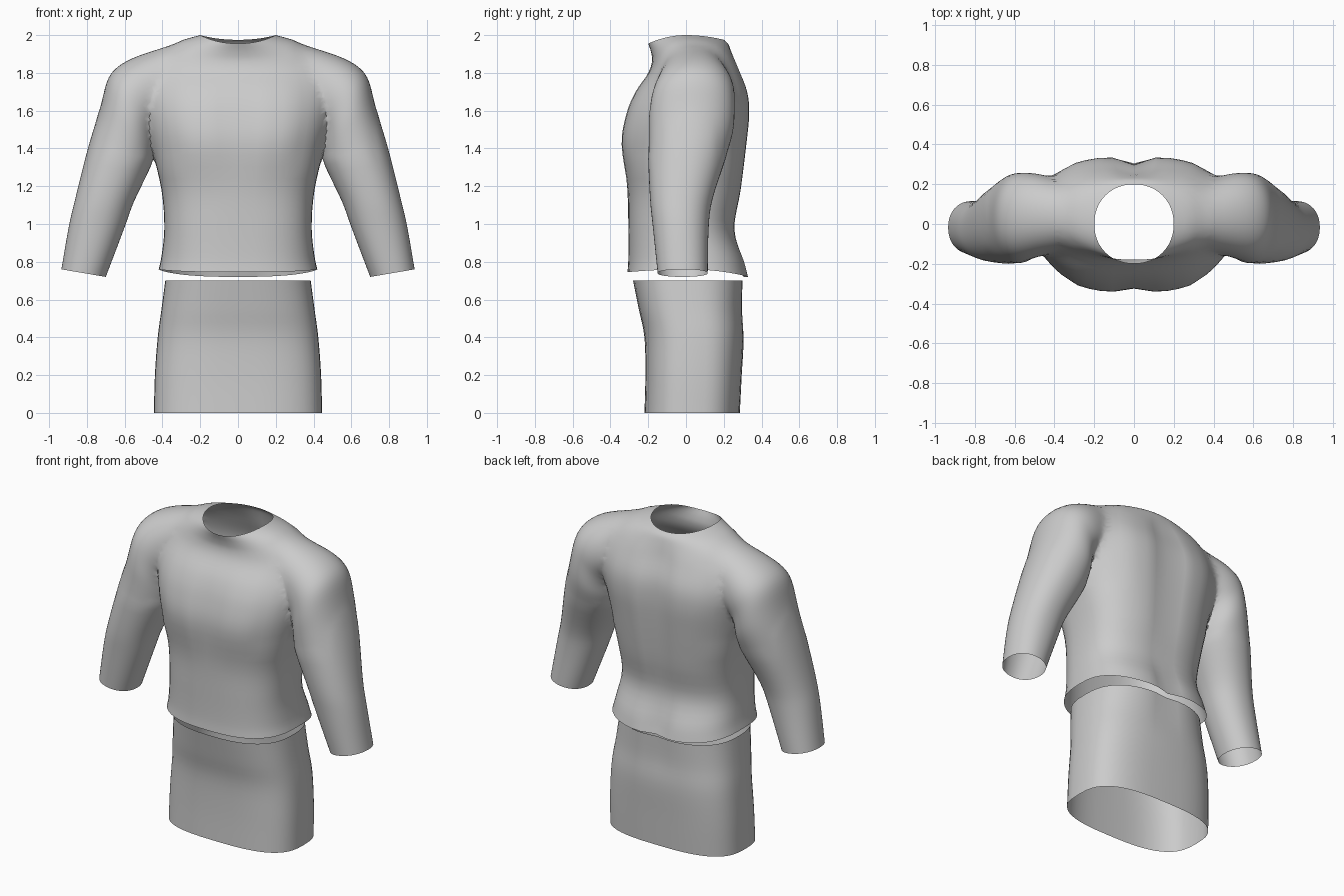
import bpy, bmesh
from math import sin, cos, pi, exp, copysign
from mathutils import Vector

cube = bpy.data.objects.get("Cube")
if cube:
    bpy.data.objects.remove(cube, do_unlink=True)

SEGS, STEPS = 48, 4

grey = bpy.data.materials.new("light grey cloth")
grey.use_nodes = True
grey.diffuse_color = (0.6, 0.6, 0.6, 1)
grey.node_tree.nodes["Principled BSDF"].inputs["Base Color"].default_value = (0.6, 0.6, 0.6, 1)


def spline(rows):
    """Catmull-Rom rows between the given key rows."""
    out = []
    for i in range(len(rows) - 1):
        a, b = rows[max(i - 1, 0)], rows[i]
        c, d = rows[i + 1], rows[min(i + 2, len(rows) - 1)]
        for k in range(STEPS):
            t = k / STEPS
            out.append([q + t / 2 * (r - p + t * (2 * p - 5 * q + 4 * r - s + t * (3 * (q - r) + s - p)))
                        for p, q, r, s in zip(a, b, c, d)])
    return out + [rows[-1]]


def loft(name, rings, capped):
    bm = bmesh.new()
    loops = [[bm.verts.new(p) for p in ring] for ring in rings]
    for lo, hi in zip(loops, loops[1:]):
        for i in range(SEGS):
            j = (i + 1) % SEGS
            bm.faces.new((lo[i], lo[j], hi[j], hi[i]))
    if capped:
        bm.faces.new(loops[0])
        bm.faces.new(loops[-1])
    bmesh.ops.recalc_face_normals(bm, faces=bm.faces)
    mesh = bpy.data.meshes.new(name)
    bm.to_mesh(mesh)
    bm.free()
    mesh.materials.append(grey)
    obj = bpy.data.objects.new(name, mesh)
    bpy.context.collection.objects.link(obj)
    return obj


def power(v, n):
    return copysign(abs(v) ** (2 / n), v)


def body_ring(row):
    """Ring from side z, front z, back z, half width, front y, back y, squareness, front and back groove."""
    zs, zf, zb, w, f, b, n, gf, gb = row
    mid = (f + b) / 2
    pts = []
    for i in range(SEGS):
        a = 2 * pi * i / SEGS
        c, s = power(cos(a), n), power(sin(a), n)
        x, y = w * c, mid + (b - f) / 2 * s
        y += (gf if s < 0 else -gb) * exp(-(x / 0.07) ** 2)
        z = zs + ((zb if s > 0 else zf) - zs) * s * s
        pts.append(Vector((x, y, z)))
    return pts


def sleeve_ring(row, side):
    """Ring spanning outer and inner points in the front plane and front and back y."""
    xo, zo, xi, zi, f, b = row
    pts = []
    for i in range(SEGS):
        a = 2 * pi * i / SEGS
        c, s = power(cos(a), 2.15), power(sin(a), 2.15)
        pts.append(Vector((side * ((xo + xi) / 2 + (xo - xi) / 2 * c),
                           (f + b) / 2 + (b - f) / 2 * s,
                           (zo + zi) / 2 + (zo - zi) / 2 * c)))
    return pts


# Shirt body, from hem to neckline
body = [
    (0.76, 0.745, 0.72, 0.42, -0.31, 0.335, 2.7, 0, 0.03),
    (0.83, 0.82, 0.80, 0.405, -0.305, 0.315, 2.7, 0, 0.035),
    (0.98, 0.98, 0.97, 0.39, -0.305, 0.26, 2.7, 0, 0.01),
    (1.18, 1.18, 1.18, 0.405, -0.31, 0.295, 2.7, 0, 0.02),
    (1.42, 1.42, 1.42, 0.46, -0.345, 0.325, 2.7, 0.02, 0.03),
    (1.58, 1.58, 1.58, 0.49, -0.32, 0.34, 2.7, 0.02, 0.04),
    (1.70, 1.70, 1.70, 0.50, -0.27, 0.33, 2.6, 0.01, 0.04),
    (1.82, 1.80, 1.82, 0.49, -0.20, 0.285, 2.4, 0, 0.03),
    (1.91, 1.86, 1.90, 0.43, -0.18, 0.25, 2.2, 0, 0.01),
    (1.965, 1.91, 1.95, 0.32, -0.185, 0.225, 2.1, 0, 0),
    (2.0, 1.955, 1.975, 0.20, -0.20, 0.20, 2.1, 0, 0),
]
shirt = loft("shirt", [body_ring(r) for r in spline(body)], True)

# Sleeves, from inside the shoulder to the cuff
sleeve = [
    (0.30, 1.96, 0.28, 1.62, -0.12, 0.18),
    (0.50, 1.905, 0.36, 1.57, -0.15, 0.24),
    (0.62, 1.85, 0.41, 1.54, -0.175, 0.26),
    (0.69, 1.78, 0.43, 1.50, -0.19, 0.26),
    (0.72, 1.66, 0.44, 1.46, -0.20, 0.26),
    (0.75, 1.55, 0.44, 1.40, -0.20, 0.25),
    (0.80, 1.38, 0.46, 1.31, -0.20, 0.21),
    (0.86, 1.14, 0.55, 1.12, -0.19, 0.14),
    (0.895, 0.99, 0.605, 0.97, -0.175, 0.12),
    (0.935, 0.76, 0.70, 0.72, -0.15, 0.115),
]
bpy.context.view_layer.objects.active = shirt
for side in (1, -1):
    arm = loft("sleeve", [sleeve_ring(r, side) for r in spline(sleeve)], True)
    mod = shirt.modifiers.new("join sleeve", "BOOLEAN")
    mod.operation, mod.solver, mod.object = "UNION", "EXACT", arm
    bpy.ops.object.modifier_apply(modifier=mod.name)
    bpy.data.objects.remove(arm, do_unlink=True)

# Open the hem, cuffs and neckline, then soften the shoulder seams
bm = bmesh.new()
bm.from_mesh(shirt.data)
caps = [f for f in bm.faces if len(f.verts) > SEGS // 2]
bmesh.ops.delete(bm, geom=caps, context="FACES")
seam = [v for v in bm.verts if 0.3 < abs(v.co.x) < 0.74 and v.co.z > 1.36 and not v.is_boundary]
for _ in range(8):
    bmesh.ops.smooth_vert(bm, verts=seam, factor=0.5, use_axis_x=True, use_axis_y=True, use_axis_z=True)
bm.to_mesh(shirt.data)
bm.free()

# Skirt, open at both ends
skirt_rows = [
    (0, 0, 0, 0.445, -0.22, 0.285, 2.9, 0, 0),
    (0.2, 0.2, 0.2, 0.44, -0.215, 0.295, 2.9, 0, 0),
    (0.4, 0.4, 0.4, 0.425, -0.22, 0.305, 2.8, 0, 0),
    (0.55, 0.55, 0.55, 0.405, -0.25, 0.30, 2.7, 0, 0.01),
    (0.7, 0.7, 0.7, 0.385, -0.28, 0.305, 2.6, 0, 0.015),
]
skirt = loft("skirt", [body_ring(r) for r in spline(skirt_rows)], False)

for obj in (shirt, skirt):
    bpy.ops.object.select_all(action="DESELECT")
    obj.select_set(True)
    bpy.context.view_layer.objects.active = obj
    bpy.ops.object.shade_smooth_by_angle(angle=pi / 3)
